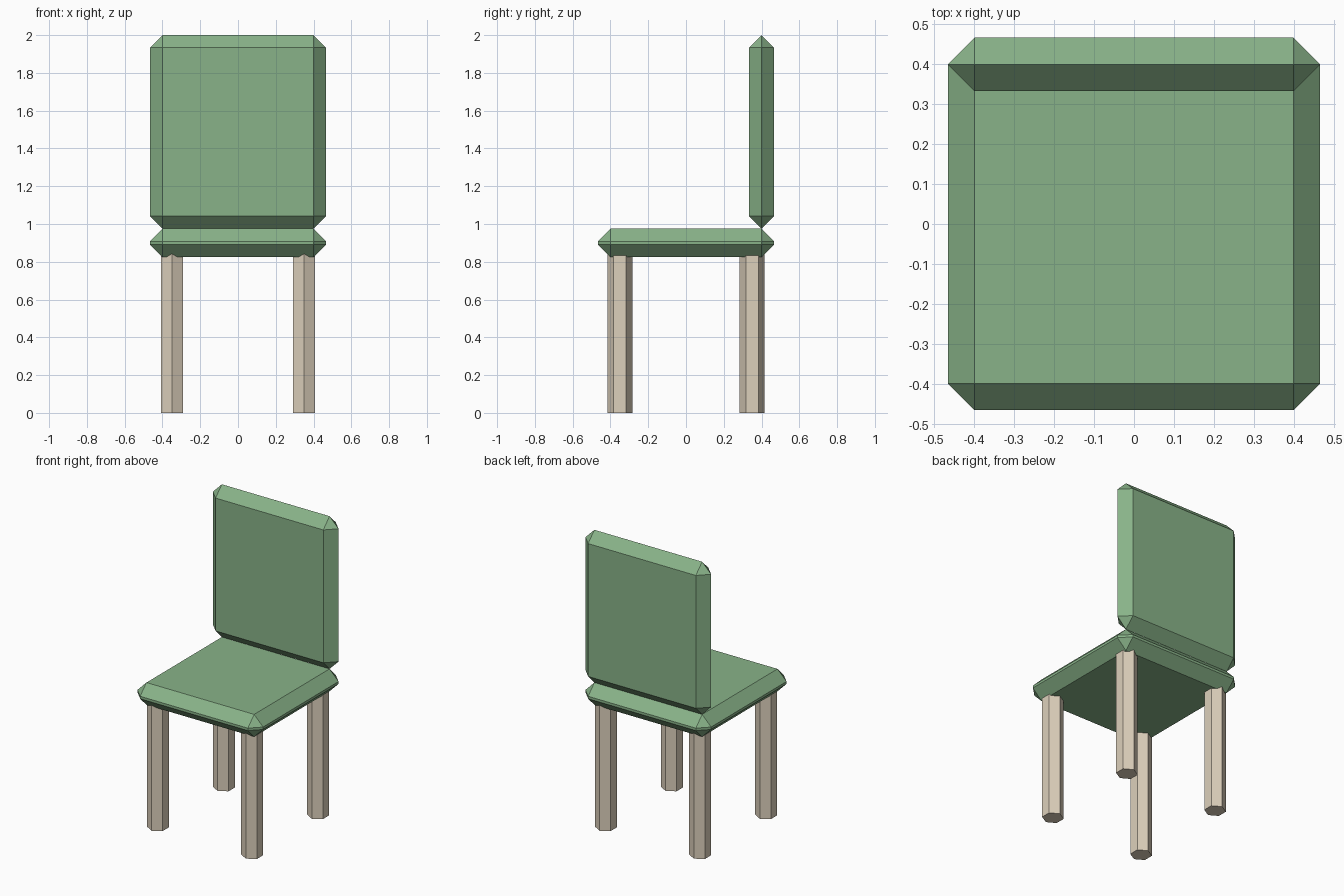
import bpy

if "Cube" in bpy.data.objects:
    bpy.data.objects.remove(bpy.data.objects["Cube"])

BEVEL = 0.0667


def material(name, rgb):
    mat = bpy.data.materials.new(name)
    mat.diffuse_color = (*rgb, 1.0)
    mat.use_nodes = True
    mat.node_tree.nodes["Principled BSDF"].inputs["Base Color"].default_value = mat.diffuse_color
    return mat


green = material("sage green", (0.25, 0.45, 0.25))
beige = material("pale wood", (0.72, 0.63, 0.50))


def cushion(name, center, size):
    """Box with single-segment chamfers on every edge."""
    bpy.ops.mesh.primitive_cube_add(size=1, location=center)
    ob = bpy.context.object
    ob.name = name
    for v in ob.data.vertices:
        v.co = [c * s for c, s in zip(v.co, size)]
    ob.data.materials.append(green)
    bev = ob.modifiers.new("chamfer", 'BEVEL')
    bev.width = BEVEL
    bev.segments = 1
    bev.limit_method = 'NONE'


# Seat and backrest
cushion("seat", (0, 0, 0.90), (0.933, 0.933, 0.15))
cushion("backrest", (0, 0.40, 1.4875), (0.933, 0.1335, 1.025))

# Four hexagonal legs, running up into the seat
for side, x in (("left", -0.35), ("right", 0.35)):
    for end, y in (("front", -0.35), ("back", 0.35)):
        bpy.ops.mesh.primitive_cylinder_add(vertices=6, radius=0.0667, depth=0.9,
                                            location=(x, y, 0.45))
        leg = bpy.context.object
        leg.name = f"{end}_{side}_leg"
        leg.data.materials.append(beige)
